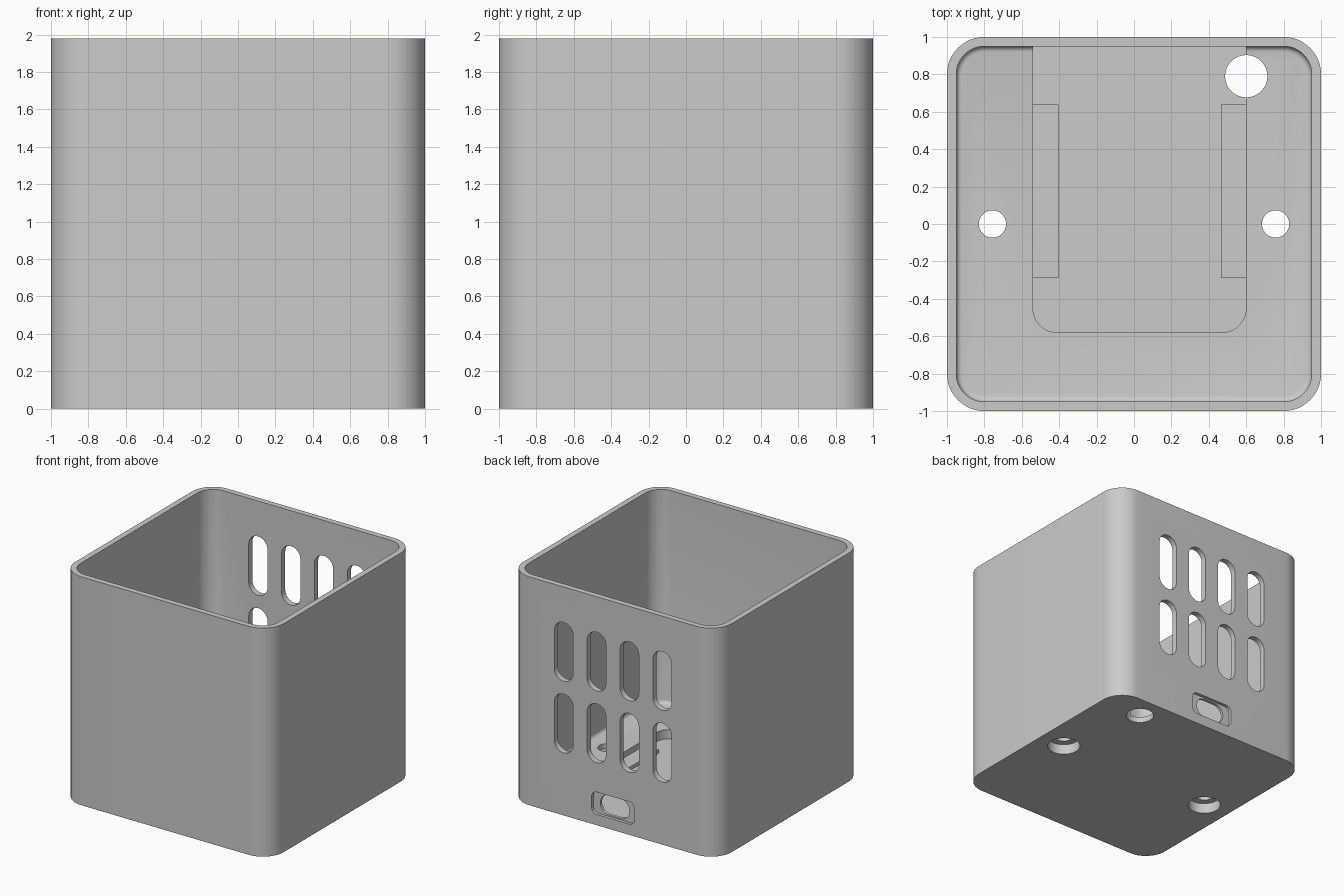
import bpy, bmesh
from math import sin, cos, pi, radians
from mathutils import Matrix

if "Cube" in bpy.data.objects:
    bpy.data.objects.remove(bpy.data.objects["Cube"], do_unlink=True)

GREY = (0.6, 0.6, 0.6, 1.0)
grey = bpy.data.materials.new("plain grey")
grey.use_nodes = True
grey.diffuse_color = GREY
grey.node_tree.nodes["Principled BSDF"].inputs["Base Color"].default_value = GREY


def rounded(x0, x1, y0, y1, front_r, back_r=None, steps=12):
    """Counter-clockwise outline of a rectangle with rounded corners."""
    back_r = front_r if back_r is None else back_r
    corners = [(x1, y1, -1, -1, back_r), (x0, y1, 1, -1, back_r),
               (x0, y0, 1, 1, front_r), (x1, y0, -1, 1, front_r)]
    pts = []
    for i, (x, y, sx, sy, r) in enumerate(corners):
        if r == 0:
            pts.append((x, y))
            continue
        for k in range(steps + 1):
            a = (i + k / steps) * pi / 2
            pts.append((x + sx * r + r * cos(a), y + sy * r + r * sin(a)))
    return pts


def circle(x, y, r, n=48):
    return [(x + r * cos(2 * pi * i / n), y + r * sin(2 * pi * i / n)) for i in range(n)]


def loft(name, layers, upright=False):
    """Solid through (outline, height) layers; upright turns it to run along y."""
    bm = bmesh.new()
    rings = [[bm.verts.new((x, y, z)) for x, y in pts] for pts, z in layers]
    for lo, hi in zip(rings, rings[1:]):
        for i in range(len(lo)):
            j = (i + 1) % len(lo)
            bm.faces.new((lo[i], lo[j], hi[j], hi[i]))
    bm.faces.new(rings[0][::-1])
    bm.faces.new(rings[-1])
    if upright:  # (x, y, z) -> (x, z, y)
        swap = Matrix(((1, 0, 0, 0), (0, 0, 1, 0), (0, 1, 0, 0), (0, 0, 0, 1)))
        bm.transform(swap)
    bmesh.ops.recalc_face_normals(bm, faces=bm.faces)
    mesh = bpy.data.meshes.new(name)
    bm.to_mesh(mesh)
    bm.free()
    mesh.materials.append(grey)
    obj = bpy.data.objects.new(name, mesh)
    bpy.context.collection.objects.link(obj)
    return obj


def prism(name, pts, lo, hi, upright=False):
    return loft(name, [(pts, lo), (pts, hi)], upright)


def square(half, r):
    return rounded(-half, half, -half, half, r)


# Main dimensions
HEIGHT, INNER, FLOOR, POCKET = 1.98, 0.95, 0.13, 0.05
FILLET = 0.03

case = prism("case", square(1, 0.2), 0, HEIGHT)
cutters = []

# Cavity with a small fillet where the walls meet the floor
layers = []
for k in range(5):
    a = k / 4 * pi / 2
    inset = FILLET * (1 - sin(a))
    layers.append((square(INNER - inset, 0.15 - inset), FLOOR + FILLET * (1 - cos(a))))
layers.append((square(INNER, 0.15), HEIGHT + 0.1))
cutters.append(loft("cavity", layers))

# Board pocket in the floor, running to the back wall
cutters.append(prism("pocket", rounded(-0.54, 0.6, -0.58, 0.949, 0.13, 0), POCKET, 0.3))

# Vent slots in the back wall
for z in (0.797, 1.418):
    for i in range(4):
        x = (i - 1.5) * 0.315
        slot = rounded(x - 0.09, x + 0.09, z - 0.255, z + 0.255, 0.0899)
        cutters.append(prism("vent", slot, 0.8, 1.1, True))

# Connector port: shallow outer recess and a through opening
cutters.append(prism("port_recess", rounded(-0.205, 0.205, 0.093, 0.287, 0.05), 0.974, 1.1, True))
cutters.append(prism("port_hole", rounded(-0.14, 0.14, 0.105, 0.275, 0.0849), 0.8, 1.1, True))

# Counterbored screw holes and the cable hole through the floor
for x in (-0.757, 0.757):
    cutters.append(prism("screw_hole", circle(x, 0, 0.073), -0.1, 0.4))
    cutters.append(prism("counterbore", circle(x, 0, 0.133), -0.1, 0.09))
cutters.append(prism("cable_hole", circle(0.6, 0.79, 0.113), -0.1, 0.4))

for c in cutters:
    mod = case.modifiers.new(c.name, 'BOOLEAN')
    mod.operation, mod.solver, mod.object = 'DIFFERENCE', 'EXACT', c
bpy.context.view_layer.update()
cut = bpy.data.meshes.new_from_object(case.evaluated_get(bpy.context.evaluated_depsgraph_get()))
case.modifiers.clear()
case.data = cut
for c in cutters:
    bpy.data.objects.remove(c, do_unlink=True)

# Support rails along both sides of the pocket
rails = [prism("left_rail", rounded(0.464, 0.61, -0.29, 0.64, 0), 0.04, 0.08),
         prism("right_rail", rounded(-0.55, -0.404, -0.29, 0.64, 0), 0.04, 0.08)]

# Smooth the rounded corners, keep the edges sharp
bpy.ops.object.select_all(action='DESELECT')
for o in [case] + rails:
    o.select_set(True)
bpy.context.view_layer.objects.active = case
bpy.ops.object.shade_smooth_by_angle(angle=radians(30))
